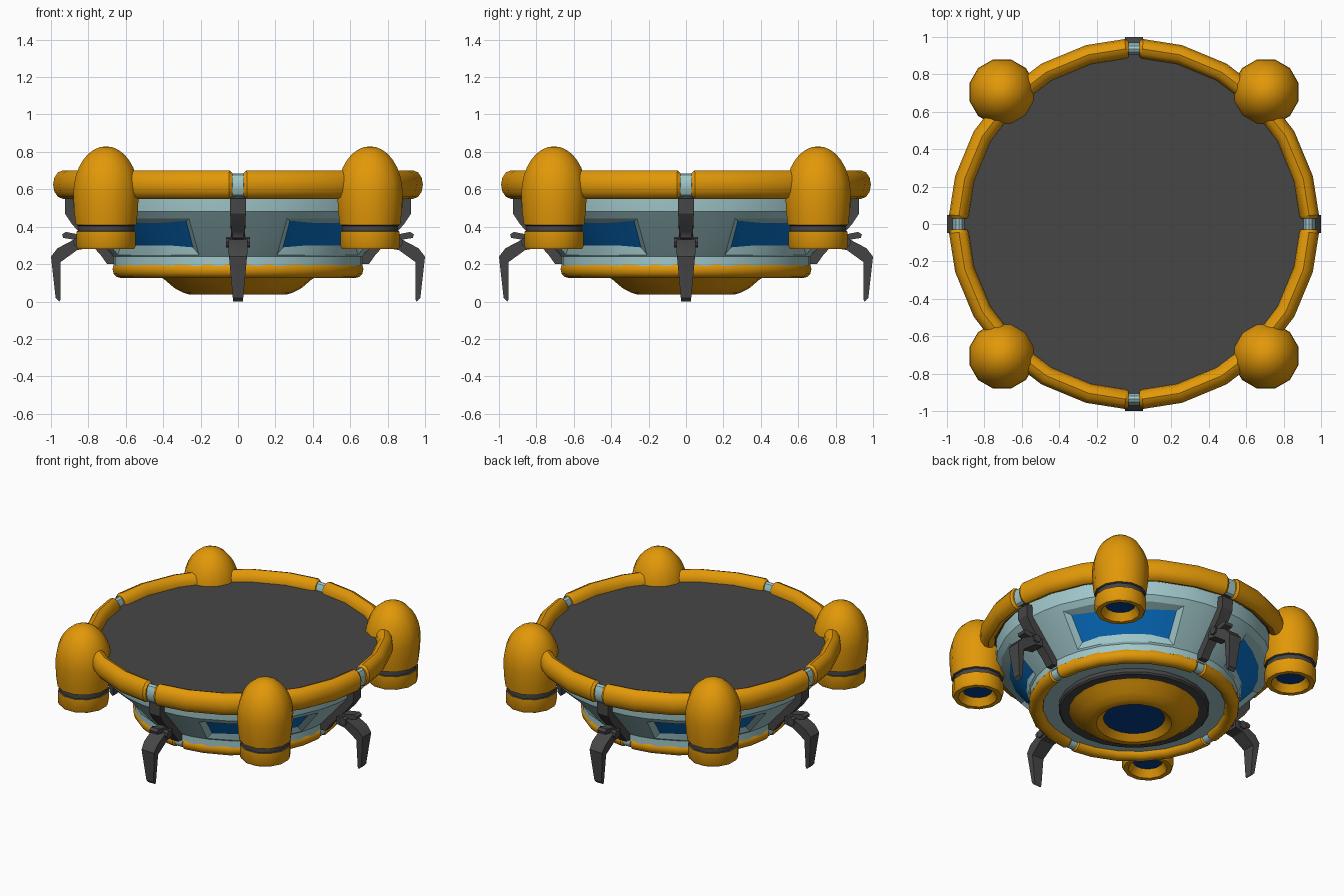
import bpy, bmesh, math
from mathutils import Matrix

if "Cube" in bpy.data.objects:
    bpy.data.objects.remove(bpy.data.objects["Cube"])

# Palette (sRGB converted to linear)
def lin(c):
    c /= 255
    return c / 12.92 if c <= 0.04045 else ((c + 0.055) / 1.055) ** 2.4

MATS = []
for nm, rgb in (("orange", (226, 152, 8)), ("pale_teal", (160, 199, 202)),
                ("dark_grey", (70, 70, 70)), ("blue_glass", (8, 112, 198)),
                ("navy", (2, 62, 138))):
    m = bpy.data.materials.new(nm)
    m.diffuse_color = (*[lin(c) for c in rgb], 1)
    m.use_nodes = True
    m.node_tree.nodes["Principled BSDF"].inputs["Base Color"].default_value = m.diffuse_color
    MATS.append(m)
ORANGE, TEAL, DARK, GLASS, NAVY = range(5)


def finish(name, bm, recalc=True, angle=35):
    if recalc:
        bmesh.ops.recalc_face_normals(bm, faces=bm.faces)
    me = bpy.data.meshes.new(name)
    bm.to_mesh(me)
    bm.free()
    for m in MATS:
        me.materials.append(m)
    me.shade_smooth()
    me.set_sharp_from_angle(angle=math.radians(angle))
    ob = bpy.data.objects.new(name, me)
    bpy.context.collection.objects.link(ob)
    return ob


def skin(bm, rings, mats, closed):
    """Join consecutive rings of points with quads; mats gives one index per band."""
    vs = [[bm.verts.new(p) for p in ring] for ring in rings]
    n = len(vs[0])
    for i in range(len(vs) - 1):
        for j in range(n):
            k = (j + 1) % n
            f = bm.faces.new((vs[i][j], vs[i][k], vs[i + 1][k], vs[i + 1][j]))
            f.material_index = mats[i]
    if closed:
        for ring, m in ((vs[0], mats[0]), (vs[-1], mats[-1])):
            bm.faces.new(ring).material_index = m


def lathe_bm(prof, mats, degs, cx=0, cy=0):
    bm = bmesh.new()
    rings = [[(cx + r * math.cos(math.radians(a)), cy + r * math.sin(math.radians(a)), z)
              for a in degs] for r, z in prof]
    skin(bm, rings, mats, False)
    bmesh.ops.remove_doubles(bm, verts=bm.verts, dist=1e-5)
    bmesh.ops.recalc_face_normals(bm, faces=bm.faces)
    return bm


def arc_tube(name, R, wide, tall, z, path, mat, sides=12):
    """Sweep an oval section along an arc; path holds (degrees, section scale)."""
    bm = bmesh.new()
    rings = []
    for a, s in path:
        a = math.radians(a)
        ring = []
        for j in range(sides):
            t = 2 * math.pi * j / sides
            q = R + wide * s * math.cos(t)
            ring.append((q * math.cos(a), q * math.sin(a), z + tall * s * math.sin(t)))
        rings.append(ring)
    skin(bm, rings, [mat] * len(path), True)
    return finish(name, bm)


def plate(name, pts, half, turn, mat=DARK):
    """Side profile of (radius, height) points given width half(z), turned about z."""
    bm = bmesh.new()
    rings = [[(r, s * half(z), z) for r, z in pts] for s in (-1, 1)]
    skin(bm, rings, [mat], True)
    bmesh.ops.rotate(bm, verts=bm.verts, matrix=Matrix.Rotation(math.radians(turn), 3, 'Z'))
    return finish(name, bm, angle=25)


ROUND = [15 * i for i in range(24)]

# Hull: 45 degree flank under an upright band, with four recessed windows
cols = [90 * q + 45 + o for q in range(4) for o in (-45, -36, -27, -13.5, 0, 13.5, 27, 36)]
hull = [(0, .165), (.60, .165), (.665, .19), (.665, .24), (.675, .25), (.85, .445),
        (.88, .48), (.885, .55), (.885, .60), (0, .60)]
bm = lathe_bm(hull, [TEAL] * 9, cols)
bm.normal_update()
for q in range(4):
    win = []
    for f in bm.faces:
        c = f.calc_center_median()
        off = (math.degrees(math.atan2(c.y, c.x)) - 45 - 90 * q + 180) % 360 - 180
        if abs(off) < 27 and .30 < c.z < .40:
            win.append(f)
    bmesh.ops.inset_region(bm, faces=win, thickness=.05, depth=-.03)
    for f in win:
        f.material_index = GLASS
    bmesh.ops.translate(bm, verts=list({v for f in win for v in f.verts}), vec=(0, 0, -.008))
finish("hull", bm, recalc=False, angle=20)

# Sunken deck
finish("deck", lathe_bm([(0, .635), (.93, .635), (.93, .58), (0, .58)], [DARK] * 3, ROUND))

# Belly: dark collar and thruster dome
finish("belly_collar", lathe_bm([(.40, .17), (.48, .17), (.48, .14), (.47, .13), (.40, .13)],
                                [DARK] * 4, ROUND))
finish("belly_thruster", lathe_bm(
    [(.412, .17), (.412, .13), (.39, .115), (.34, .072), (.29, .046), (.26, .038),
     (.24, .038), (.195, .075), (0, .075)], [ORANGE] * 7 + [NAVY], ROUND))

for q in range(4):
    t = 90 * q
    # Upper and lower bumper tubes with joints
    mid = [(t + a, 1) for a in (15, 30, 45, 60, 75)]
    arc_tube(f"upper_bumper_{q}", .937, .053, .076, .625,
             [(t + 1.8, .82), (t + 2.8, 1)] + mid + [(t + 87.2, 1), (t + 88.2, .82)], ORANGE)
    arc_tube(f"upper_joint_{q}", .937, .033, .062, .622, [(t - 2.2, 1), (t + 2.2, 1)], TEAL)
    arc_tube(f"lower_bumper_{q}", .625, .047, .047, .172,
             [(t + 2.4, .8), (t + 3.4, 1)] + mid + [(t + 86.6, 1), (t + 87.6, .8)], ORANGE)
    arc_tube(f"lower_joint_{q}", .625, .038, .038, .172, [(t - 3, 1), (t + 3, 1)], TEAL)

    # Corner thruster pod
    cx, cy = (math.cos(math.radians(t + 45)), math.sin(math.radians(t + 45)))
    prof = [(0, .33), (.095, .33), (.125, .28), (.155, .28), (.164, .295), (.164, .375),
            (.155, .378), (.155, .405), (.167, .41), (.176, .48)]
    prof += [(.181 * math.cos(a), .575 + .255 * math.sin(a))
             for a in (math.pi / 2 * i / 8 for i in range(9))]
    mats = [NAVY] + [ORANGE] * 4 + [DARK] * 3 + [ORANGE] * (len(prof) - 9)
    finish(f"pod_{q}", lathe_bm(prof, mats, [15 + 30 * i for i in range(12)],
                                cx * .998, cy * .998))

    # Landing leg: hull bracket, strut, axle, foot
    plate(f"leg_bracket_{q}", [(.87, .56), (.925, .55), (.925, .47), (.885, .41), (.735, .25),
                               (.70, .20), (.655, .20), (.655, .24), (.87, .48)],
          lambda z: .03 + .014 * min(1, max(0, (z - .25) / .25)), t)
    plate(f"leg_strut_{q}", [(.76, .29), (.87, .33), (.935, .34), (.94, .36), (.92, .372),
                             (.86, .36), (.80, .36)], lambda z: .03, t)
    plate(f"leg_axle_{q}", [(.855 + .028 * math.cos(math.pi * i / 4),
                             .318 + .028 * math.sin(math.pi * i / 4)) for i in range(8)],
          lambda z: .065, t)
    plate(f"leg_foot_{q}", [(.80, .335), (.80, .285), (.86, .275), (.95, .21), (.948, .012),
                            (.955, 0), (.975, .02), (1.0, .24), (.965, .285), (.87, .335)],
          lambda z: .026 + .026 * min(1, z / .28), t)
